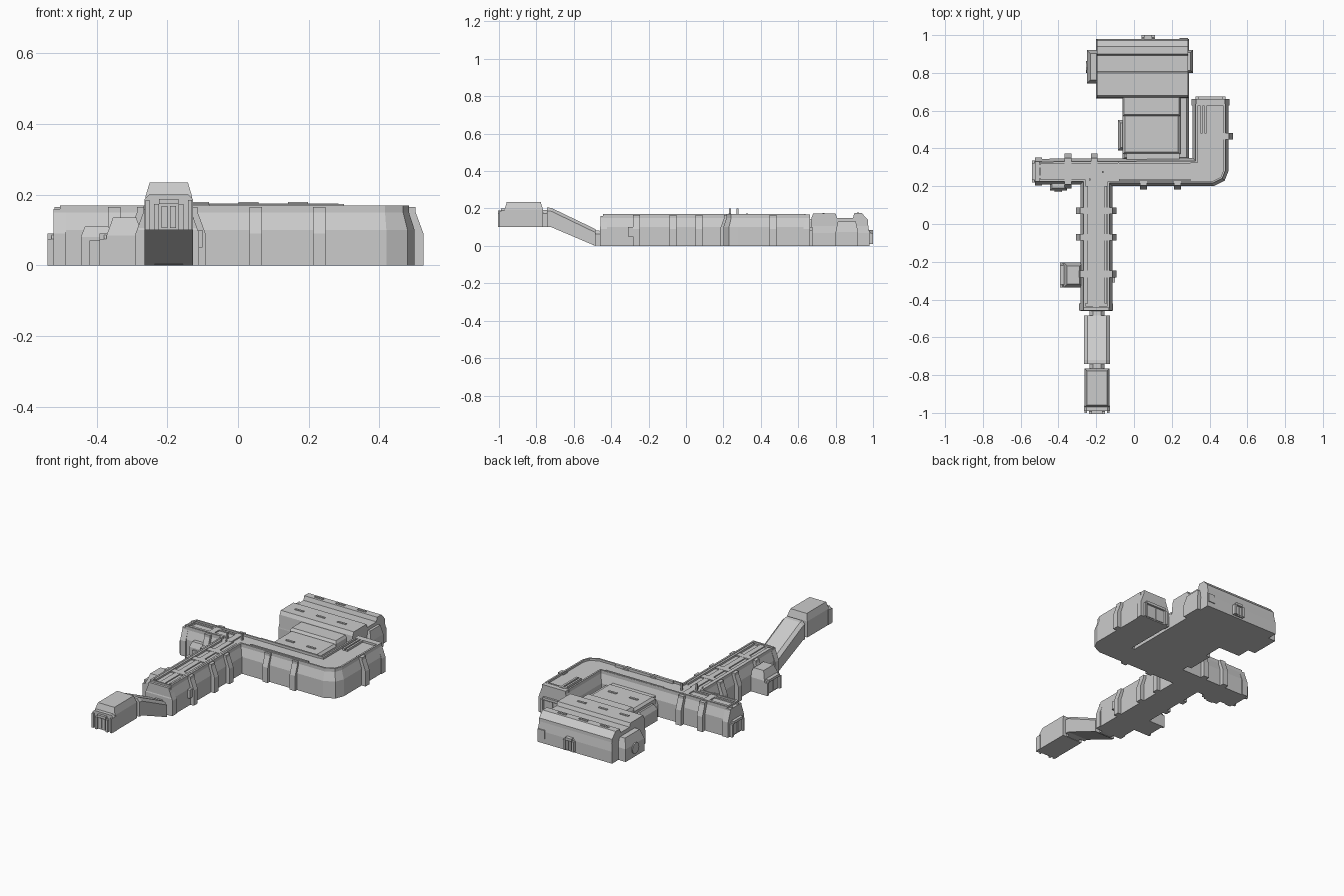
import bpy, bmesh, math
from mathutils import Vector, Matrix

if "Cube" in bpy.data.objects:
    bpy.data.objects.remove(bpy.data.objects["Cube"])

grey = bpy.data.materials.new("hull_grey")
grey.diffuse_color = (0.6, 0.6, 0.6, 1)
grey.use_nodes = True
grey.node_tree.nodes["Principled BSDF"].inputs["Base Color"].default_value = grey.diffuse_color


def loft(name, rings, matrix=Matrix()):
    """Skin a list of equal-length rings and cap both ends."""
    bm = bmesh.new()
    vs = [[bm.verts.new(matrix @ Vector(p)) for p in r] for r in rings]
    n = len(rings[0])
    for a, b in zip(vs, vs[1:]):
        for i in range(n):
            j = (i + 1) % n
            bm.faces.new((a[i], a[j], b[j], b[i]))
    bm.faces.new(vs[0][::-1])
    bm.faces.new(vs[-1])
    bmesh.ops.recalc_face_normals(bm, faces=bm.faces)
    me = bpy.data.meshes.new(name)
    bm.to_mesh(me)
    bm.free()
    me.materials.append(grey)
    ob = bpy.data.objects.new(name, me)
    bpy.context.collection.objects.link(ob)
    return ob


def inset(poly, d):
    """Mitred inward offset of a counter-clockwise outline."""
    out = []
    for i, p in enumerate(poly):
        p = Vector(p)
        e1 = (p - Vector(poly[i - 1])).normalized()
        e2 = (Vector(poly[(i + 1) % len(poly)]) - p).normalized()
        n1, n2 = Vector((-e1.y, e1.x)), Vector((-e2.y, e2.x))
        out.append(p + (n1 + n2) * d / (1 + n1.dot(n2)))
    return out


def shell(name, poly, levels):
    """Stack insets of an outline; levels are (inset, z)."""
    return loft(name, [[(p.x, p.y, z) for p in inset(poly, d)] for d, z in levels])


def rect(x0, x1, y0, y1):
    return [(x0, y0), (x1, y0), (x1, y1), (x0, y1)]


def box(name, x0, x1, y0, y1, z0, z1, matrix=Matrix()):
    r = rect(x0, x1, y0, y1)
    return loft(name, [[(x, y, z) for x, y in r] for z in (z0, z1)], matrix)


def prism(name, prof, a, b, axis, matrix=Matrix()):
    """Extrude a (u, z) profile from a to b along the given axis."""
    f = (lambda u, z, t: (t, u, z)) if axis == 'x' else (lambda u, z, t: (u, t, z))
    return loft(name, [[f(u, z, t) for u, z in prof] for t in (a, b)], matrix)


def rib(name, c, h, t, axis, top=0.165):
    """Frame wrapped over a corridor: c = centre across, h = half width."""
    prof = [(c - h, 0), (c + h, 0), (c + h, .09), (c + h - .022, .15), (c + h - .022, top),
            (c - h + .022, top), (c - h + .022, .15), (c - h, .09)]
    prism(name, prof, t - .018, t + .018, axis)


def arch(w, z0, z1, ch):
    return [(-w, z0), (w, z0), (w, z1 - ch), (w - ch, z1), (-w + ch, z1), (-w, z1 - ch)]


def door(name, x, y, z, turn, w=.05, h=.09):
    """Door surround facing local -y, turned about z."""
    m = Matrix.Translation((x, y, z)) @ Matrix.Rotation(math.radians(turn), 4, 'Z')
    prism(name + "_panel", arch(w, 0, h, .018), -.008, .02, 'y', m)
    for s in (-1, 1):
        a, b = sorted((s * w, s * (w - .014)))
        box(name + "_jamb", a, b, -.02, .02, 0, h - .015, m)
        a, b = sorted((s * .004, s * (w - .022)))
        box(name + "_leaf", a, b, -.013, 0, .006, h - .02, m)
    box(name + "_lintel", -w + .014, w - .014, -.02, .02, h - .015, h, m)


# Corridor network: south leg, west arm and the bent east arm, with roof rim
net = [(-.283, -.46), (-.115, -.46), (-.115, .2), (.42, .2), (.48, .23), (.5, .28),
       (.5, .65), (.31, .65), (.31, .35), (-.52, .345), (-.52, .21), (-.283, .21)]
shell("corridor", net, [(0, 0), (0, .1), (.016, .15), (.016, .17), (.026, .17), (.026, .158)])

# Ribs across the corridors
for t in (.07, -.07, -.265):
    rib("south_rib", -.2, .108, t, 'y')
for t in (-.35, -.21):
    rib("west_rib", .28, .092, t, 'x')
for t in (.05, .23):
    rib("east_rib", .222, .04, t, 'x')
rib("bend_rib", .485, .04, .465, 'y')
rib("south_collar", -.2, .09, -.44, 'y', .16)
rib("north_collar", .405, .1, .645, 'y', .168)
rib("west_collar", .278, .074, -.505, 'x', .16)

# Roof spine and pipes
box("south_spine", -.216, -.184, -.44, .22, .15, .164)
for s in (-1, 1):
    box("south_pipe", -.2 + s * .05 - .006, -.2 + s * .05 + .006, -.42, .2, .155, .169)
    box("west_pipe", -.52, -.22, .278 + s * .028 - .006, .278 + s * .028 + .006, .15, .165)
    box("antenna", -.2 + s * .035 - .004, -.2 + s * .035 + .004,
        .255 + s * .02 - .005, .255 + s * .02 + .005, .155, .2)
for y in (.232, .326):
    box("east_pipe", -.08, .3, y - .005, y + .005, .155, .173)
for x in (.357, .378):
    box("bend_pipe", x - .006, x + .006, .48, .64, .155, .17)

# Side locks and end doors
shell("west_lock", rect(-.372, -.27, -.335, -.205), [(0, 0), (0, .085), (.018, .135), (.03, .135)])
door("west_lock_door", -.372, -.27, 0, -90, .065)
door("west_arm_door", -.52, .278, 0, -90, .058)
door("north_arm_door", .405, .655, 0, 180, .08, .1)
shell("west_arm_bump", rect(-.445, -.355, .178, .23), [(0, 0), (0, .08), (.012, .11)])
box("west_arm_bump_step", -.42, -.38, .17, .19, 0, .07)
box("south_vent", -.115, -.1, -.31, -.25, .05, .1)

# Raised entrance cabin
shell("entrance_cabin", rect(-.262, -.13, -.97, -.765), [(0, .1), (0, .195), (.012, .235)])
m = Matrix.Translation((-.196, 0, 0))
prism("entrance_frame", arch(.068, .1, .2, .012), -.99, -.96, 'y', m)
door("entrance_door", -.196, -.985, .1, 0, .042, .088)
for s in (-1, 1):
    box("entrance_post", s * .06 - .006, s * .06 + .006, -1, -.985, .1, .185, m)

# Sloping ramp tube with necks
def section(y, z, h, w=.068, c=.018):
    return [(-.196 + u, y, v) for u, v in arch(w, z, z + h, c)]

loft("ramp", [section(-.742, .1, .105), section(-.72, .1, .103), section(-.485, 0, .09)])
loft("upper_neck", [section(-.78, .102, .09, .04), section(-.73, .102, .09, .04)])
loft("lower_neck", [section(-.495, .003, .08, .04), section(-.45, 0, .08, .04)])

# Front hall with stepped roof
shell("front_hall", rect(-.06, .29, .34, .69), [(0, 0), (0, .07), (.012, .1)])
box("front_hall_link", -.04, .24, .33, .42, 0, .118)
shell("front_hall_low_roof", rect(-.06, .245, .37, .6), [(0, .06), (0, .115), (.012, .128)])
shell("front_hall_high_roof", rect(-.06, .245, .572, .69), [(0, .06), (0, .13), (.008, .145)])
shell("front_hall_side_bay", rect(-.086, -.04, .39, .55), [(0, 0), (0, .07), (.015, .1)])
for x in (.02, .16):
    box("front_hall_window", x - .027, x + .027, .455, .467, .12, .133)

# Main hall with two roof bands and a valley
shell("main_hall", rect(-.2, .29, .665, .98), [(0, 0), (0, .07), (.01, .14)])
prof = [(.665, .06), (.975, .06), (.972, .14), (.94, .175), (.9, .175), (.893, .15),
        (.808, .15), (.8, .172), (.68, .172), (.67, .15)]
prism("main_hall_roof", prof, -.195, .285, 'x')
for x in (-.11, .03, .17):
    for y, z in ((.92, .175), (.735, .172)):
        box("roof_window", x - .028, x + .028, y - .006, y + .006, z - .005, z + .004)
shell("west_bay", rect(-.248, -.18, .745, .92), [(0, 0), (0, .075), (.018, .13)])
shell("east_bay", rect(.27, .312, .8, .92), [(0, 0), (0, .075), (.012, .13)])
# Round hatch on the west bay and the rear door
ring = [(.832 + .032 * math.cos(k * math.pi / 6), .05 + .032 * math.sin(k * math.pi / 6)) for k in range(12)]
prism("round_hatch", ring, -.253, -.24, 'x')
door("rear_door", .075, .98, .01, 180, .035, .075)
box("rear_door_lamp", .06, .09, .98, 1.0, .07, .085)
box("rear_panel", .24, .285, .97, .985, .03, .08)
